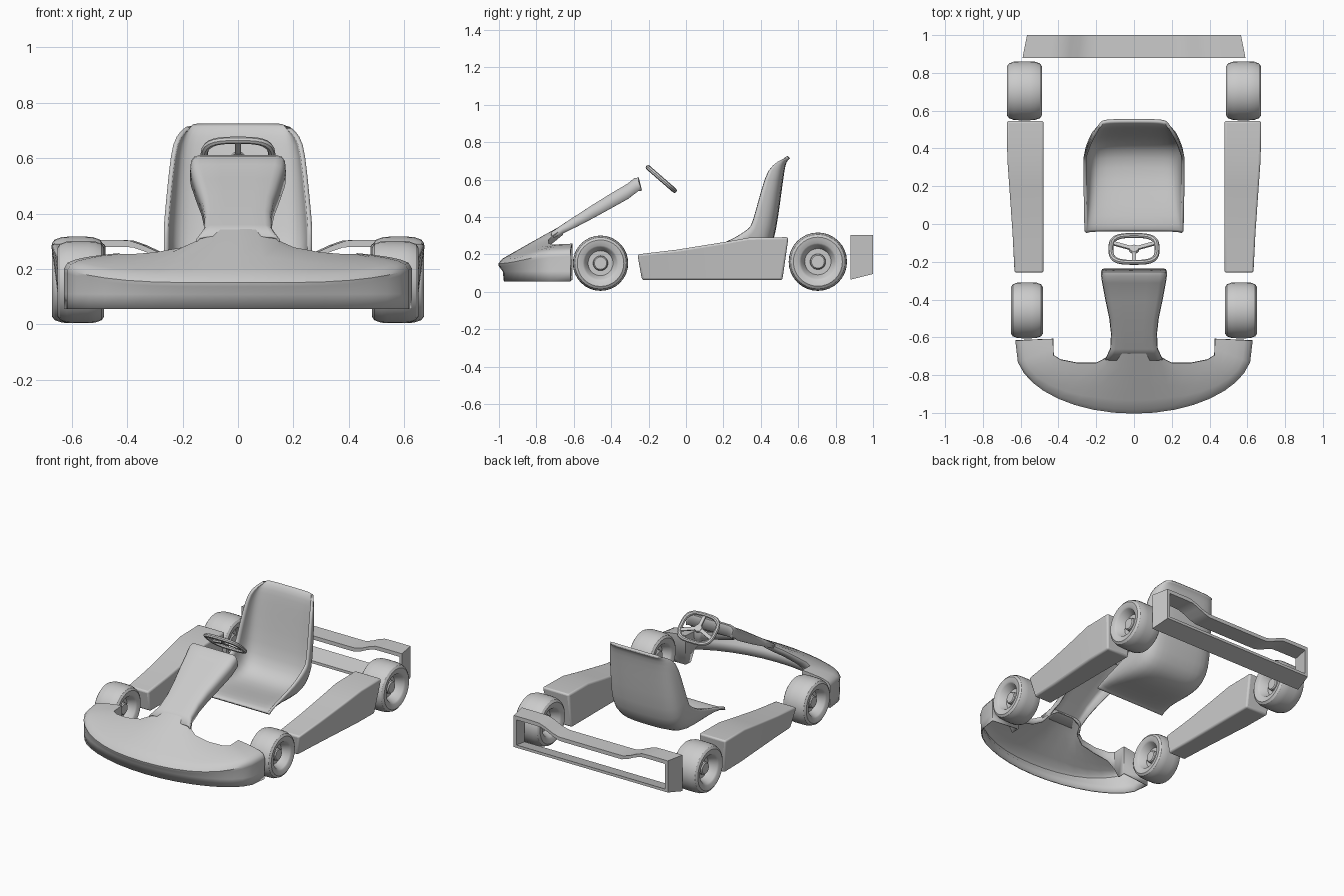
import bpy, bmesh
from math import sin, cos, pi, radians
from mathutils import Matrix, Vector

cube = bpy.data.objects.get("Cube")
if cube:
    bpy.data.objects.remove(cube, do_unlink=True)

grey = bpy.data.materials.new("light grey")
grey.use_nodes = True
grey.diffuse_color = (0.6, 0.6, 0.6, 1)
grey.node_tree.nodes["Principled BSDF"].inputs["Base Color"].default_value = (0.6, 0.6, 0.6, 1)


def finish(name, bm, solid=0, subdiv=0, bevel=0, angle=35):
    bmesh.ops.remove_doubles(bm, verts=bm.verts, dist=0.0005)
    bmesh.ops.recalc_face_normals(bm, faces=bm.faces)
    mesh = bpy.data.meshes.new(name)
    bm.to_mesh(mesh)
    bm.free()
    ob = bpy.data.objects.new(name, mesh)
    bpy.context.collection.objects.link(ob)
    mesh.materials.append(grey)
    if subdiv:
        ob.modifiers.new("Smooth", "SUBSURF").levels = subdiv
        ob.modifiers["Smooth"].render_levels = subdiv
    if solid:
        mod = ob.modifiers.new("Shell", "SOLIDIFY")
        mod.thickness, mod.offset = solid, 0
    if bevel:
        mod = ob.modifiers.new("Round", "BEVEL")
        mod.width, mod.segments = bevel, 3
    bpy.ops.object.select_all(action="DESELECT")
    ob.select_set(True)
    bpy.context.view_layer.objects.active = ob
    bpy.ops.object.shade_smooth_by_angle(angle=radians(angle))
    return ob


def loft(bm, rows, closed=False, loop=False):
    """Skin a list of equal-length point rows."""
    vs = [[bm.verts.new(p) for p in row] for row in rows]
    n = len(vs[0])
    for i in range(len(vs) if loop else len(vs) - 1):
        a, b = vs[i], vs[(i + 1) % len(vs)]
        for j in range(n if closed else n - 1):
            k = (j + 1) % n
            bm.faces.new((a[j], a[k], b[k], b[j]))
    return vs


# Wheels: lathed tyre with a dished rim and a hub on both sides
def wheel(name, x, y, r, half):
    side = [(0, .62), (.22, .62), (.26, .55), (.27, .3), (.45, .3), (.58, .85),
            (.64, .93), (.84, .99), (.93, .88), (.99, .6), (1, .3)]
    prof = side + [(a, -b) for a, b in reversed(side)]
    bm = bmesh.new()
    seg = 32
    rows = [[(x + b * half, y + a * r * cos(2 * pi * i / seg), r + .005 + a * r * sin(2 * pi * i / seg))
             for a, b in prof] for i in range(seg)]
    loft(bm, rows, loop=True)
    finish(name, bm, angle=32)


# Side pods: tapered boxes with a raised rear
def side_pod(name, s):
    bm = bmesh.new()
    rows = []
    # front to back: y at bottom, y at top, top height, outer x
    for yb, yt, top, out in ((-.235, -.26, .2, .635), (-.05, -.05, .225, .645),
                             (.2, .2, .265, .662), (.34, .34, .29, .672), (.515, .548, .292, .675)):
        rows.append([(s * .478, yb, .062), (s * (out - .03), yb, .062),
                     (s * out, yt, top), (s * .478, yt, top)])
    vs = loft(bm, rows, closed=True)
    bm.faces.new(vs[0])
    bm.faces.new(vs[-1])
    finish(name, bm, bevel=.012)


for s, label in ((1, "left"), (-1, "right")):
    wheel(label + "_front_wheel", s * .567, -.457, .148, .085)
    wheel(label + "_rear_wheel", s * .58, .705, .156, .093)
    side_pod(label + "_side_pod", s)


# Rear bumper: open frame with a dipping top bar
bm = bmesh.new()
outer, inner = [], []
steps = 24
for i in range(steps + 1):
    x = -1 + 2 * i / steps
    e = min(max((abs(x) - .4) / .3, 0), 1)
    z = .25 + .055 * e * e * (3 - 2 * e)
    outer.append((x * .59, z))
    inner.append((x * .57, z - .025))
outer += [(.59, .065), (-.59, .065)]
inner += [(.57, .083), (-.57, .083)]


def bumper_ring(pts, y):
    back = y > .95
    return [(x * (.96 if back else 1), y, z + (.03 if back and z < .1 else 0)) for x, z in pts]


loft(bm, [bumper_ring(outer, .88), bumper_ring(outer, 1),
          bumper_ring(inner, 1), bumper_ring(inner, .88)], closed=True, loop=True)
finish("rear_bumper", bm)

# Seat: bucket shell swept from front lip to headrest
bm = bmesh.new()
rows = []
# centre y, centre z, half width, rim offset in y and z
for y, z, w, ry, rz in ((-.035, .165, .26, -.012, .005), (-.02, .178, .257, 0, .012),
                        (.1, .165, .257, 0, .06), (.24, .14, .26, -.02, .125),
                        (.36, .14, .26, -.07, .165), (.44, .2, .26, -.1, .14),
                        (.475, .32, .26, -.12, .04), (.505, .55, .242, -.1, 0),
                        (.52, .66, .228, -.08, 0), (.53, .7, .2, -.04, -.005),
                        (.55, .72, .175, -.02, -.005)):
    half = [(0, 0), (.4, .01), (.72, .06), (.9, .25), (.97, .6), (1, 1)]
    sect = [(-a, b) for a, b in reversed(half[1:])] + half
    rows.append([(a * w, y + b * ry, z + b * rz) for a, b in sect])
loft(bm, rows)
finish("seat", bm, solid=.016, subdiv=1, angle=50)

# Steering wheel: rounded-rectangle ring, hub and three spokes
tilt = Matrix.Translation((0, -.132, .603)) @ Matrix.Rotation(radians(-41), 4, "X")
bm = bmesh.new()
rows = []
for i in range(40):
    t = 2 * pi * i / 40
    c, s = cos(t), sin(t)
    k = (abs(c) ** 3.2 + abs(s) ** 3.2) ** (-1 / 3.2)
    rows.append([tilt @ Vector((c * k * (.122 + .013 * cos(q)), s * k * (.094 + .013 * cos(q)), .013 * sin(q)))
                 for q in (2 * pi * j / 8 for j in range(8))])
loft(bm, rows, closed=True, loop=True)
bmesh.ops.create_cone(bm, cap_ends=True, segments=16, radius1=.028, radius2=.024, depth=.014, matrix=tilt)
for ang, length in ((20, .118), (160, .118), (270, .092)):
    m = tilt @ Matrix.Rotation(radians(ang), 4, "Z") @ Matrix.Translation((length / 2, 0, 0))
    bmesh.ops.create_cube(bm, size=1, matrix=m @ Matrix.Diagonal((length, .022, .01, 1)))
finish("steering_wheel", bm)

# Front fairing: crescent shell from outer edge to inner edge
bm = bmesh.new()
# angle, inner x, y, z, drop of the inner lip
half = [(0, 0, -.66, .355, .01), (10, .06, -.66, .355, .01), (20, .12, -.66, .335, .03),
        (30, .145, -.71, .3, .035), (40, .2, -.738, .275, .035), (50, .3, -.738, .257, .04),
        (59, .39, -.72, .25, .06), (68, .428, -.695, .25, .12), (78, .43, -.66, .252, .19),
        (90, .43, -.61, .255, .19)]
cols = [(-a, -x, y, z, d) for a, x, y, z, d in reversed(half[1:])] + half
rows = []
for a, ix, iy, iz, drop in cols:
    t = abs(sin(radians(a))) ** 4
    ox, oy = .625 * sin(radians(a)), -.66 - .34 * cos(radians(a))
    if abs(a) == 90:
        oy = -.62
    zs = .15 + .05 * t
    tuck = .03 * (1 - t)
    row = [(ox, oy + tuck, .056), (ox, oy + tuck * .8, .11), (ox, oy + .003, zs - .012)]
    for f in (0, .06, .2, .4, .7, 1):
        g = f ** (1 - .65 * t)
        z = zs + .012 * (1 - t) * (f > 0) * (1 - f) + (iz - zs) * g
        row.append((ox + (ix - ox) * f, oy + (iy - oy) * f, z))
    row.append((ix, iy, iz - drop))
    rows.append(row)
vs = loft(bm, rows)
bm.faces.new(vs[0])
bm.faces.new(vs[-1])
finish("front_fairing", bm, solid=.008, angle=40)

# Steering column cover: flaring panel with folded sides
bm = bmesh.new()
rows = []
# y, top height, half width, side depth
for y, z, w, d in ((-.72, .315, .15, .03), (-.66, .356, .122, .045), (-.58, .408, .118, .058),
                   (-.5, .46, .127, .068), (-.4, .522, .148, .075), (-.31, .575, .165, .078),
                   (-.275, .604, .17, .08), (-.255, .608, .17, .07), (-.24, .545, .165, .005)):
    half = [(.4, 0), (.8, 0), (.92, .08), (.98, .3), (1, 1)]
    sect = [(-a, b) for a, b in reversed(half)] + half
    rows.append([(a * w, y, z - b * d) for a, b in sect])
loft(bm, rows)
finish("column_cover", bm, solid=.008, angle=45)
